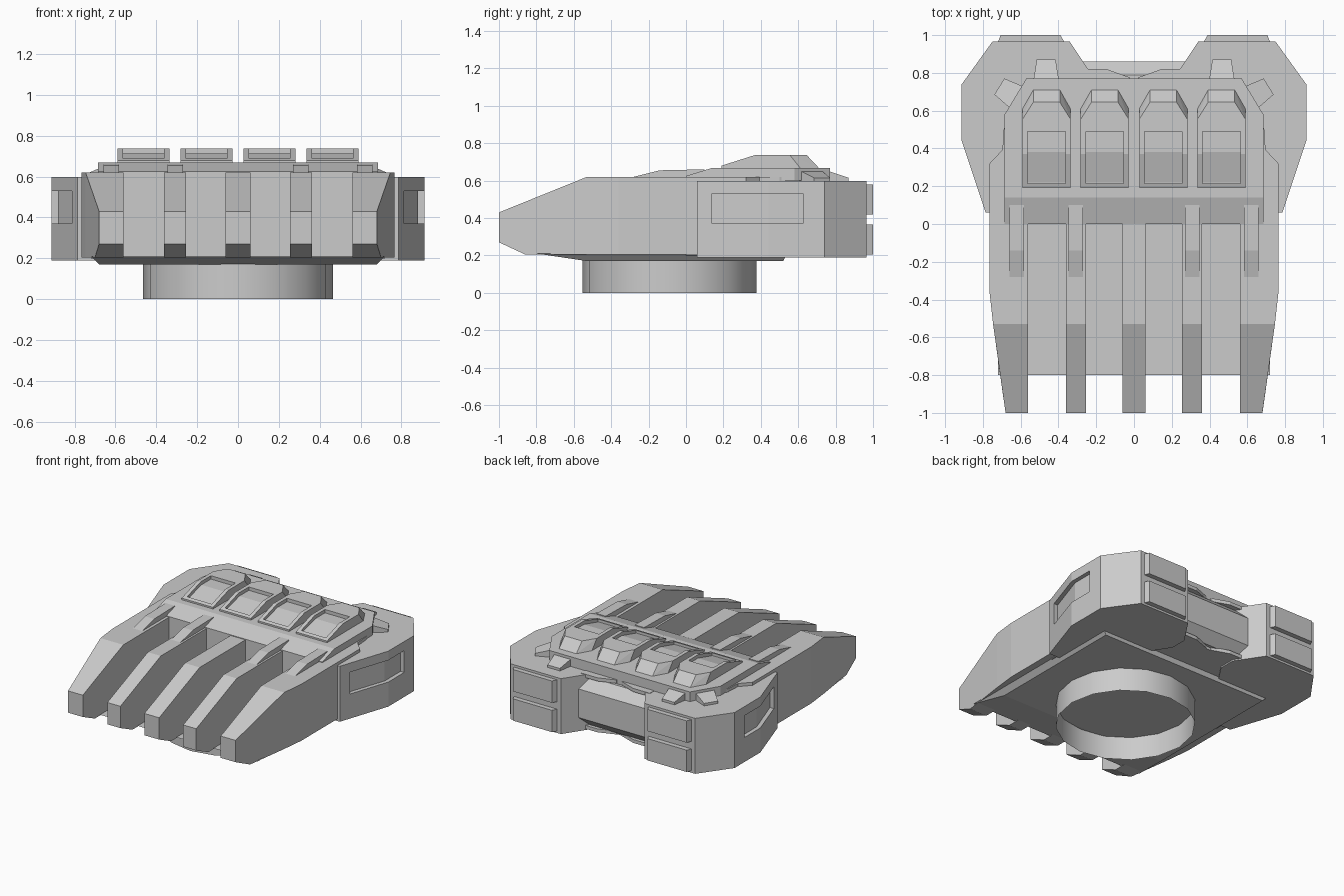
import bpy, bmesh, math
from mathutils import Vector

if "Cube" in bpy.data.objects:
    bpy.data.objects.remove(bpy.data.objects["Cube"])


def finish(name, bm):
    bmesh.ops.recalc_face_normals(bm, faces=bm.faces)
    me = bpy.data.meshes.new(name)
    bm.to_mesh(me)
    bm.free()
    ob = bpy.data.objects.new(name, me)
    bpy.context.collection.objects.link(ob)
    return ob


def hull(name, pts):
    # convex solid around a handful of points
    bm = bmesh.new()
    for p in pts:
        bm.verts.new(p)
    res = bmesh.ops.convex_hull(bm, input=bm.verts)
    junk = [g for g in res["geom_interior"] if isinstance(g, bmesh.types.BMVert)]
    bmesh.ops.delete(bm, geom=junk, context='VERTS')
    bmesh.ops.dissolve_limit(bm, angle_limit=0.01, verts=bm.verts, edges=bm.edges)
    return finish(name, bm)


def prism(name, pts, axis, lo, hi):
    # 2D outline extruded along x (points are y,z) or z (points are x,y)
    bm = bmesh.new()
    put = (lambda p: (lo, *p)) if axis == 'x' else (lambda p: (*p, lo))
    face = bm.faces.new([bm.verts.new(put(p)) for p in pts])
    ext = bmesh.ops.extrude_face_region(bm, geom=[face])
    d = Vector((hi - lo, 0, 0)) if axis == 'x' else Vector((0, 0, hi - lo))
    bmesh.ops.translate(bm, vec=d, verts=[g for g in ext["geom"] if isinstance(g, bmesh.types.BMVert)])
    return finish(name, bm)


def cut(ob, cutter):
    cutter.hide_render = True
    cutter.hide_set(True)
    m = ob.modifiers.new("recess", 'BOOLEAN')
    m.operation = 'DIFFERENCE'
    m.solver = 'EXACT'
    m.object = cutter


def box_pts(x0, x1, y0, y1, z0, z1):
    return [(x, y, z) for x in (x0, x1) for y in (y0, y1) for z in (z0, z1)]


# base ring, open tube
bpy.ops.mesh.primitive_cylinder_add(vertices=16, radius=0.465, depth=0.18,
                                    end_fill_type='NOTHING', location=(0, -0.088, 0.09))
bpy.context.object.name = "base_ring"
bpy.ops.object.shade_smooth_by_angle(angle=math.radians(40))

# belly plate with sloped front and bevelled sides
hull("belly_plate", [(s * x, y, z) for s in (-1, 1) for x, y, z in
     [(0.72, -0.8, 0.21), (0.72, 0.54, 0.21), (0.68, -0.53, 0.17), (0.68, 0.52, 0.17)]])

# rear core and top deck
prism("core", [(-0.72, 0), (0.72, 0), (0.69, 0.5), (0.57, 0.77), (-0.57, 0.77), (-0.69, 0.5)],
      'z', 0.2, 0.62)
deck = [(0.685, 0.14), (0.685, 0.58), (0.57, 0.77)]
hull("top_deck", [(s * x, y, z) for s in (-1, 1) for x, y in deck for z in (0.6, 0.668)]
     + [(s * 0.685, 0, z) for s in (-1, 1) for z in (0.6, 0.625)])

# rear block between the pods
hull("rear_block", box_pts(-0.32, 0.32, 0.7, 0.86, 0.29, 0.50)
     + box_pts(-0.32, 0.32, 0.7, 0.79, 0.22, 0.57))

# middle and inner fins
FIN = [(-1, 0.27), (-1, 0.43), (-0.53, 0.62), (0.02, 0.62), (0.02, 0.205), (-0.86, 0.205)]
for cx in (-0.308, 0, 0.308):
    w = 0.06 if cx == 0 else 0.053
    prism("fin", FIN, 'x', cx - w, cx + w)


def lug(x, y, ang):
    # small tapered tab on the deck edge
    d = Vector((math.cos(ang), math.sin(ang)))
    n = Vector((-d.y, d.x))
    pts = []
    for l, w, top in ((-0.04, 0.066, 0.65), (0, 0.066, 0.648), (0.10, 0.05, 0.615)):
        for k in (-w, w):
            p = Vector((x, y)) + d * l + n * k
            pts += [(p.x, p.y, 0.595), (p.x, p.y, top)]
    hull("deck_lug", pts)


for s in (-1, 1):
    # outer fin, tapered in plan
    pts = []
    for y, xo, z0, z1 in [(-1, 0.68, 0.27, 0.43), (-0.86, 0.70, 0.205, 0.48),
                          (-0.53, 0.746, 0.205, 0.62), (-0.36, 0.765, 0.205, 0.62),
                          (0.32, 0.765, 0.205, 0.62), (0.40, 0.69, 0.205, 0.62)]:
        pts += [(s * x, y, z) for x in (0.56, xo) for z in (z0, z1)]
    hull("outer_fin", pts)

    # ramps on the fins
    for cx in (0.308, 0.62):
        prism("ramp", [(-0.3, 0.615), (-0.14, 0.655), (0.1, 0.66), (0.1, 0.6), (-0.3, 0.6)],
              'x', s * cx - 0.038, s * cx + 0.038)

    # side pod with recessed outer panel
    plan = [(0.6, 0.06), (0.785, 0.06), (0.912, 0.44), (0.912, 0.74), (0.75, 0.965),
            (0.34, 0.965), (0.21, 0.77), (0.21, 0.65)]
    pod = prism("side_pod", [(s * x, y) for x, y in plan], 'z', 0.19, 0.597)
    slot = [(0.78, 0.14), (0.882, 0.44), (0.882, 0.625), (1, 0.625), (1, 0.14)]
    cut(pod, prism("pod_cutter", [(s * x, y) for x, y in slot], 'z', 0.37, 0.53))

    # rear plates on the pod, thin flaps at its inner corner
    for z0, z1 in ((0.205, 0.365), (0.42, 0.58)):
        hull("rear_plate", [(s * x, y, z) for z in (z0, z1) for x, y in
             [(0.37, 0.95), (0.37, 0.965), (0.389, 1), (0.706, 1), (0.72, 0.965), (0.72, 0.95)]])
    for z0, z1 in ((0.2, 0.225), (0.575, 0.6)):
        prism("inner_flap", [(s * x, y) for x, y in
              [(0.02, 0.765), (0.02, 0.775), (0.145, 0.82), (0.28, 0.82), (0.28, 0.765)]], 'z', z0, z1)

    # deck lugs, one rearward and one on the slanted corner
    lug(s * 0.465, 0.77, math.pi / 2)
    a = math.radians(32)
    lug(s * 0.628, 0.675, a if s > 0 else math.pi - a)

# four hatches with recessed windows
for cx in (-0.463, -0.155, 0.155, 0.463):
    pts = []
    for k in (-1, 1):
        for x, y, z in [(0.127, 0.19, 0.64), (0.127, 0.19, 0.68), (0.127, 0.37, 0.737),
                        (0.127, 0.555, 0.737), (0.07, 0.645, 0.737), (0.07, 0.71, 0.668),
                        (0.07, 0.71, 0.64), (0.127, 0.61, 0.668), (0.127, 0.61, 0.64)]:
            pts.append((cx + k * x, y, z))
    hatch = hull("hatch", pts)
    win = [(0.215, 0.667), (0.38, 0.712), (0.49, 0.712), (0.49, 0.8), (0.215, 0.8)]
    cut(hatch, prism("hatch_cutter", win, 'x', cx - 0.1, cx + 0.1))
